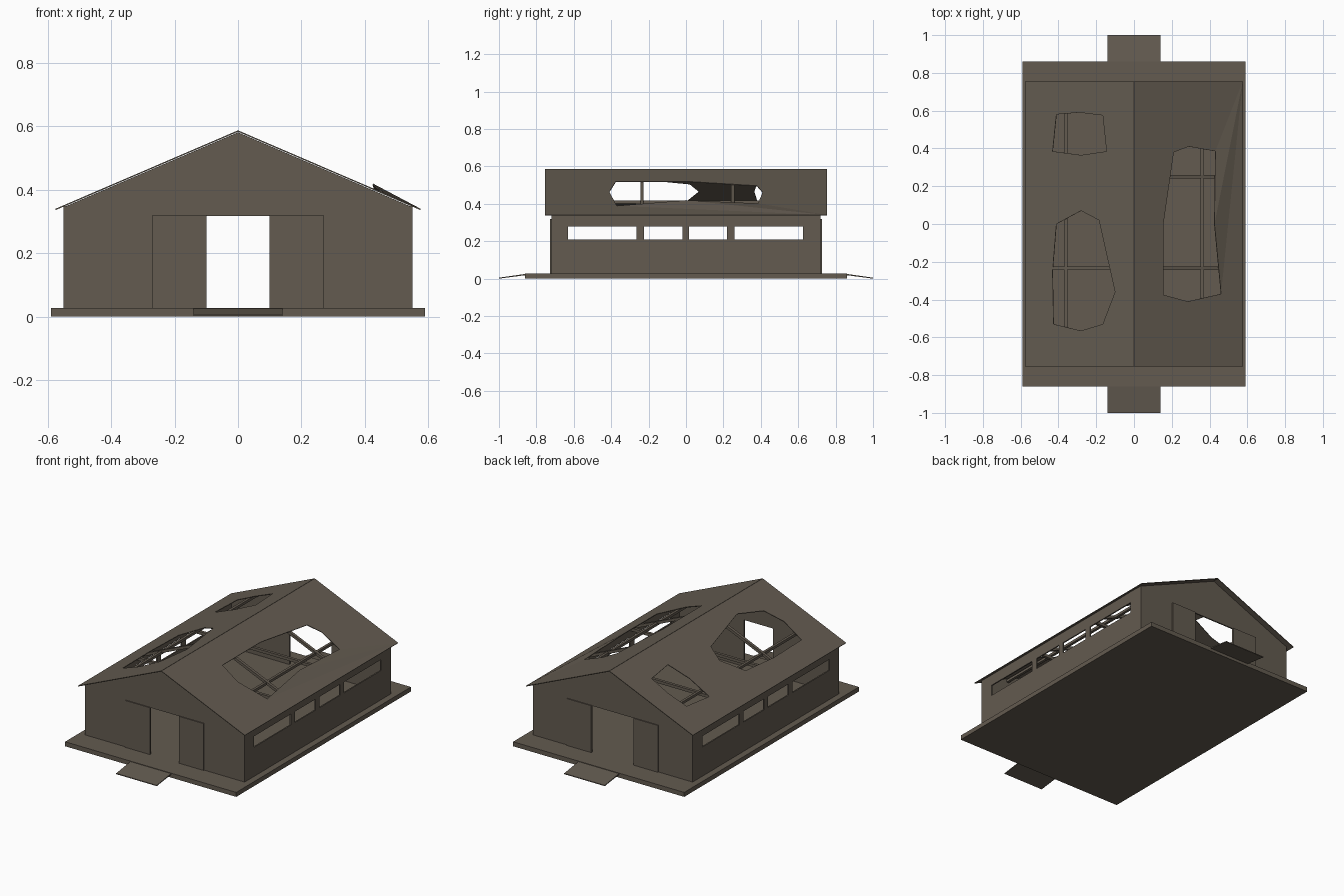
import bpy, bmesh, math
from mathutils import Vector

if "Cube" in bpy.data.objects:
    bpy.data.objects.remove(bpy.data.objects["Cube"])

mat = bpy.data.materials.new("weathered brown")
mat.diffuse_color = (0.125, 0.104, 0.080, 1)
mat.use_nodes = True
mat.node_tree.nodes["Principled BSDF"].inputs["Base Color"].default_value = mat.diffuse_color

RIDGE, EAVE_X, EAVE_Z, ROOF_Y = 0.585, 0.575, 0.338, 0.755
SLOPE = (RIDGE - EAVE_Z) / EAVE_X
WX, WY, FLOOR = 0.55, 0.72, 0.028


def roof_z(x):
    return RIDGE - SLOPE * abs(x)


def finish(name, bm, thick=0):
    bmesh.ops.recalc_face_normals(bm, faces=bm.faces)
    me = bpy.data.meshes.new(name)
    bm.to_mesh(me)
    bm.free()
    ob = bpy.data.objects.new(name, me)
    bpy.context.collection.objects.link(ob)
    me.materials.append(mat)
    if thick:
        m = ob.modifiers.new("thickness", 'SOLIDIFY')
        m.thickness, m.offset = thick, 0
    return ob


def box(name, x0, x1, y0, y1, z0, z1):
    bm = bmesh.new()
    bmesh.ops.create_cube(bm, size=1)
    for v in bm.verts:
        v.co = Vector(((x0 + x1) / 2 + v.co.x * (x1 - x0),
                       (y0 + y1) / 2 + v.co.y * (y1 - y0),
                       (z0 + z1) / 2 + v.co.z * (z1 - z0)))
    return finish(name, bm)


def prism(name, pts, offset):
    """Polygon extruded along a vector."""
    bm = bmesh.new()
    f = bm.faces.new([bm.verts.new(p) for p in pts])
    r = bmesh.ops.extrude_face_region(bm, geom=[f])
    new = [g for g in r["geom"] if isinstance(g, bmesh.types.BMVert)]
    bmesh.ops.translate(bm, vec=offset, verts=new)
    return finish(name, bm)


def sheet(name, loops, place, thick):
    """Flat outline with holes, filled, then placed in space."""
    bm = bmesh.new()
    edges = []
    for lp in loops:
        vs = [bm.verts.new((a, b, 0)) for a, b in lp]
        edges += [bm.edges.new((vs[i], vs[i - 1])) for i in range(len(vs))]
    bmesh.ops.triangle_fill(bm, edges=edges, use_beauty=True, normal=(0, 0, 1))
    for v in bm.verts:
        v.co = place(v.co.x, v.co.y)
    return finish(name, bm, thick)


def rect(a0, a1, b0, b1):
    return [(a0, b0), (a1, b0), (a1, b1), (a0, b1)]


# floor slab and the two entry ramps
box("floor_slab", -0.59, 0.59, -0.86, 0.86, 0, FLOOR)
for s, n in ((-1, "front"), (1, "back")):
    prism(n + "_ramp", [(-0.14, s * 0.86, 0.025), (-0.14, s * 1.0, 0.005),
                        (-0.14, s * 1.0, 0), (-0.14, s * 0.86, 0.018)], (0.28, 0, 0))

# side walls with a strip of four windows
windows = [(-0.63, -0.265), (-0.225, -0.02), (0.015, 0.22), (0.26, 0.625)]
for s, n in ((-1, "left"), (1, "right")):
    loops = [rect(-WY, WY, FLOOR, roof_z(WX))]
    loops += [rect(a, b, 0.21, 0.278) for a, b in windows]
    sheet(n + "_wall", loops, lambda a, b, s=s: Vector((s * (WX - 0.004), a, b)), 0.008)

# gable walls with a doorway
for s, n, d in ((-1, "front", 0.10), (1, "back", 0.145)):
    outline = [(-WX, FLOOR), (-d, FLOOR), (-d, 0.318), (d, 0.318), (d, FLOOR), (WX, FLOOR),
               (WX, roof_z(WX) - 0.004), (0, RIDGE - 0.004), (-WX, roof_z(WX) - 0.004)]
    sheet(n + "_gable_wall", [outline], lambda a, b, s=s: Vector((a, s * (WY - 0.004), b)), 0.008)
    # sliding door leaves pushed open
    for t, m in ((-1, "left"), (1, "right")):
        xs = sorted((t * d, t * (d + 0.17)))
        ys = sorted((s * WY, s * (WY + 0.006)))
        box(f"{n}_door_{m}", *xs, *ys, FLOOR, 0.32)

# roof halves with broken holes; one hole corner is bent upward
holes = {
    1: [[(0.21, 0.38), (0.29, 0.41), (0.43, 0.385), (0.425, 0.0), (0.46, -0.37),
         (0.285, -0.41), (0.155, -0.375), (0.155, 0.0)]],
    -1: [[(-0.41, 0.58), (-0.29, 0.59), (-0.165, 0.575), (-0.145, 0.385),
          (-0.28, 0.365), (-0.43, 0.385)],
         [(-0.41, 0.0), (-0.28, 0.07), (-0.185, 0.02), (-0.10, -0.36), (-0.165, -0.53),
          (-0.28, -0.565), (-0.425, -0.53), (-0.43, -0.25)]]}


def on_roof(x, y):
    bent = 0.015 if abs(x - 0.425) < 0.001 and abs(y) < 0.001 else 0
    return Vector((x, y, roof_z(x) + bent))


for s, n in ((-1, "left"), (1, "right")):
    sheet(n + "_roof", [rect(0, s * EAVE_X, -ROOF_Y, ROOF_Y)] + holes[s], on_roof, 0.004)
    # long purlin under each slope
    x, z = s * 0.36, roof_z(0.36) - 0.012
    box(n + "_purlin", x - 0.008, x + 0.008, -WY + 0.008, WY - 0.008, z - 0.016, z)

# roof trusses: sloped rafters and a tie beam
for y, n in ((-0.235, "front"), (0.25, "back")):
    for s, m in ((-1, "left"), (1, "right")):
        a, b = roof_z(0) - 0.006, roof_z(0.54) - 0.006
        prism(f"{n}_{m}_rafter", [(0, y - 0.009, a), (s * 0.54, y - 0.009, b),
                                  (s * 0.54, y - 0.009, b - 0.018), (0, y - 0.009, a - 0.018)],
              (0, 0.018, 0))
    box(n + "_tie_beam", -0.54, 0.54, y - 0.009, y + 0.009, 0.318, 0.336)
